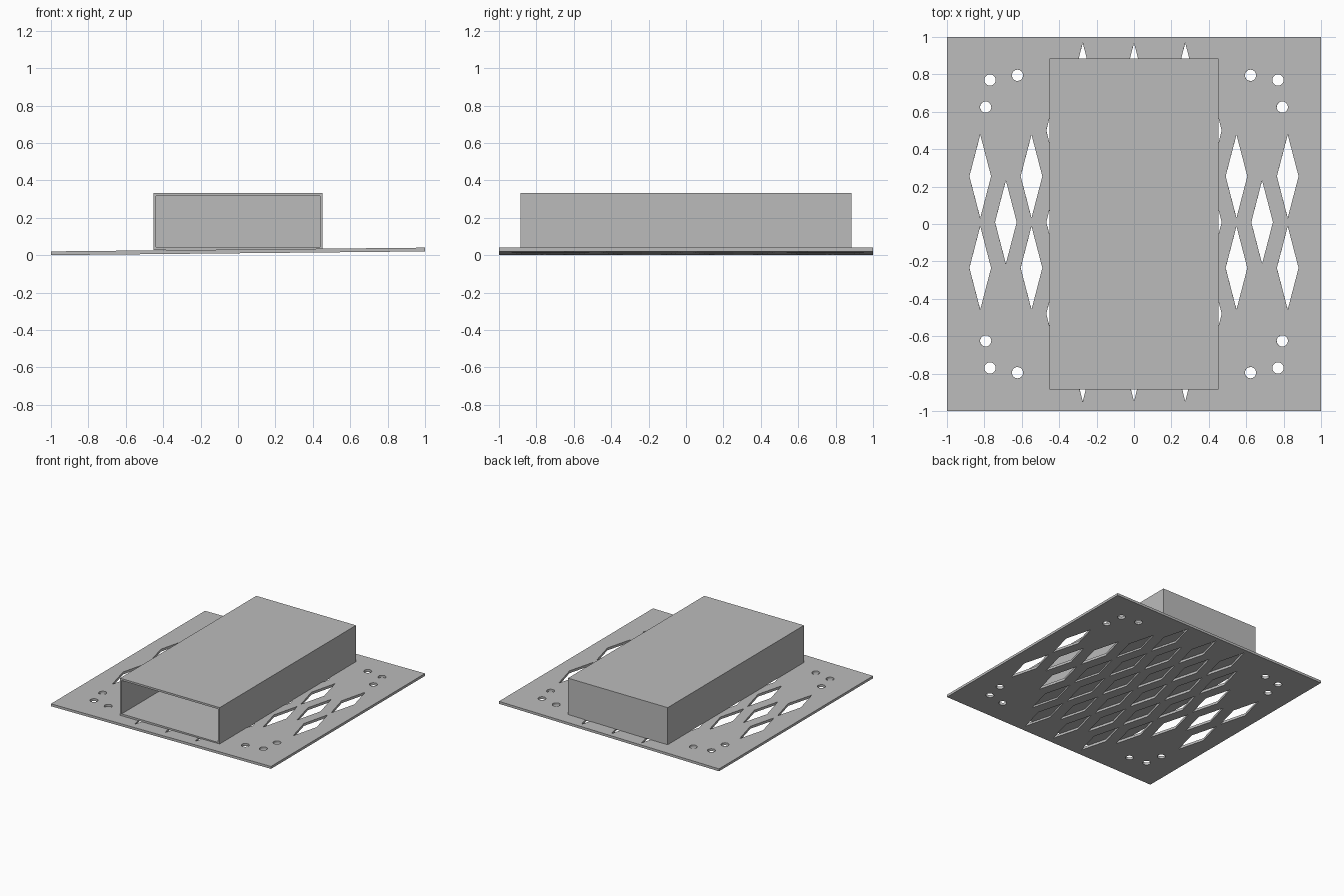
import bpy, bmesh, math
from mathutils import Matrix

if "Cube" in bpy.data.objects:
    bpy.data.objects.remove(bpy.data.objects["Cube"], do_unlink=True)

grey = bpy.data.materials.new("plain grey")
grey.use_nodes = True
COLOUR = (0.5, 0.5, 0.5, 1)
grey.diffuse_color = COLOUR
grey.node_tree.nodes["Principled BSDF"].inputs["Base Color"].default_value = COLOUR


def add_object(name, bm):
    bmesh.ops.recalc_face_normals(bm, faces=bm.faces)
    mesh = bpy.data.meshes.new(name)
    bm.to_mesh(mesh)
    bm.free()
    mesh.materials.append(grey)
    obj = bpy.data.objects.new(name, mesh)
    bpy.context.collection.objects.link(obj)
    return obj


def add_block(bm, size, centre):
    bmesh.ops.create_cube(bm, size=1, matrix=Matrix.Translation(centre) @ Matrix.Diagonal((*size, 1)))


def add_prism(bm, x, y, rx, ry, sides):
    matrix = Matrix.Translation((x, y, 0)) @ Matrix.Diagonal((rx, ry, 1, 1))
    bmesh.ops.create_cone(bm, cap_ends=True, segments=sides, radius1=1, radius2=1,
                          depth=0.2, matrix=matrix)


# Flat base plate
bm = bmesh.new()
add_block(bm, (2, 2, 0.02), (0, 0, 0))
plate = add_object("base_plate", bm)

# Cutter: staggered diamonds and three screw holes per corner
bm = bmesh.new()
PITCH_X, PITCH_Y, MID_Y = 0.137, 0.49, 0.01
for column in range(-6, 7):
    if column % 2:
        rows = [0] if abs(column) == 5 else [-1, 0, 1]
    else:
        rows = [-0.5, 0.5] if abs(column) >= 4 else [-1.5, -0.5, 0.5, 1.5]
    for row in rows:
        add_prism(bm, column * PITCH_X, MID_Y + row * PITCH_Y, 0.058, 0.223, 4)
for sx in (-1, 1):
    for sy in (-1, 1):
        for x, y in ((0.623, 0.795), (0.77, 0.77), (0.793, 0.625)):
            add_prism(bm, sx * x, sy * y, 0.03, 0.03, 24)
cutter = add_object("plate_hole_cutter", bm)
cutter.hide_render = True

cut = plate.modifiers.new("holes", "BOOLEAN")
cut.operation = "DIFFERENCE"
cut.solver = "EXACT"
cut.object = cutter
bpy.context.view_layer.objects.active = plate
plate.select_set(True)
bpy.ops.object.modifier_apply(modifier=cut.name)
bpy.data.objects.remove(cutter, do_unlink=True)

# The plate leans slightly up towards +x
plate.location.z = 0.02
plate.rotation_euler.y = -0.01

# Hollow box, open at the front
WALL, BOTTOM, TOP, HALF_LENGTH = 0.022, 0.028, 0.333, 0.885
bm = bmesh.new()
add_block(bm, (0.906, 2 * HALF_LENGTH, TOP - BOTTOM), (0, 0, (TOP + BOTTOM) / 2))
front = min(bm.faces, key=lambda f: f.calc_center_median().y)
bmesh.ops.inset_region(bm, faces=[front], thickness=WALL)
cavity = bmesh.ops.extrude_face_region(bm, geom=[front])
verts = [v for v in cavity["geom"] if isinstance(v, bmesh.types.BMVert)]
bmesh.ops.translate(bm, verts=verts, vec=(0, 2 * HALF_LENGTH - WALL, 0))
if front.is_valid:
    bmesh.ops.delete(bm, geom=[front], context="FACES_ONLY")
add_object("open_box", bm)
